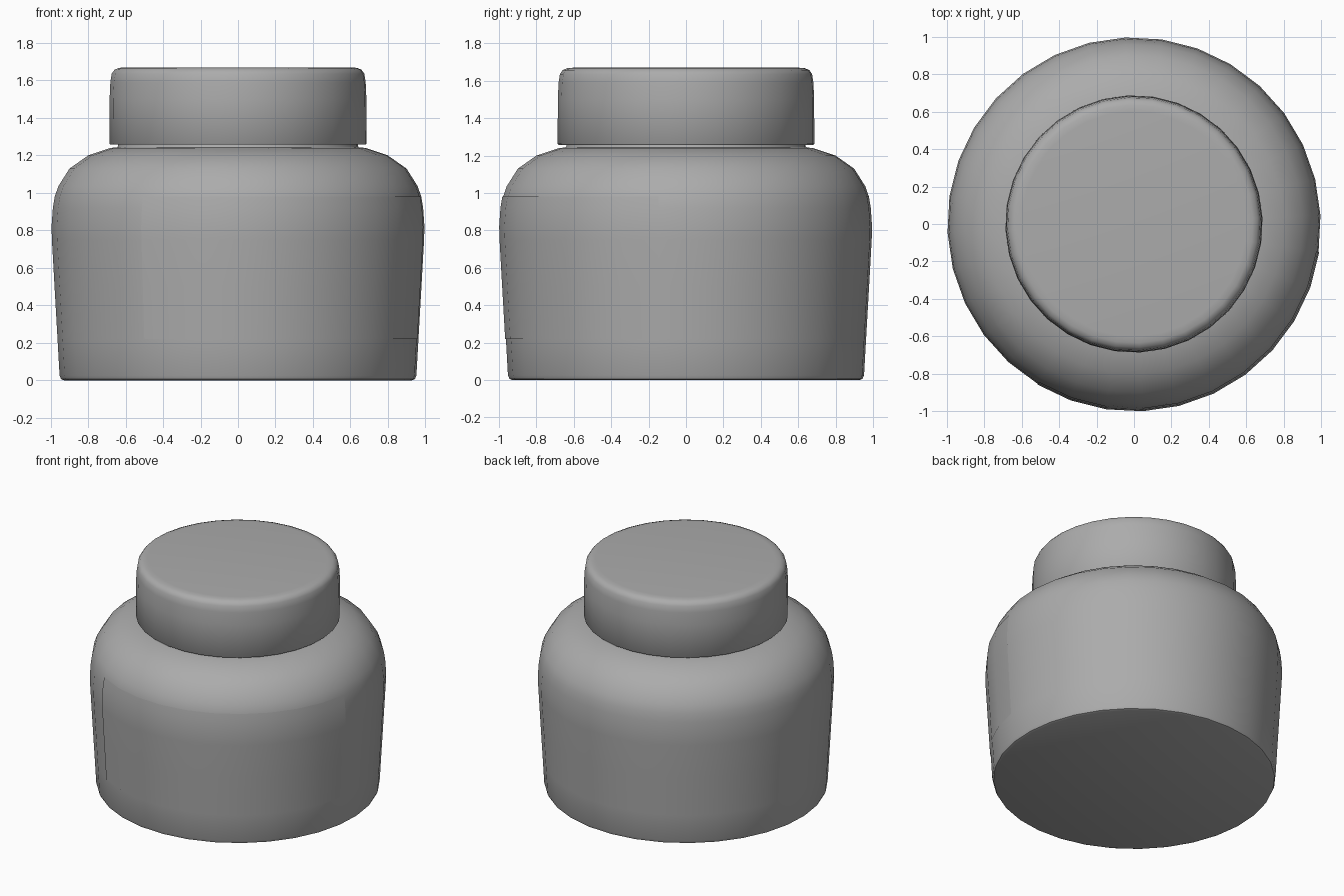
import bpy, bmesh, math

if "Cube" in bpy.data.objects:
    bpy.data.objects.remove(bpy.data.objects["Cube"])

SEGS = 32
OFFSET = math.radians(2.65)

# Mid grey shared by all parts
grey = bpy.data.materials.new("mid_grey")
grey.diffuse_color = (0.41, 0.41, 0.41, 1)
grey.use_nodes = True
grey.node_tree.nodes["Principled BSDF"].inputs["Base Color"].default_value = grey.diffuse_color


def lathe(name, profile, first=0, count=SEGS):
    """Spin an (r, z) profile around z; count < SEGS gives a partial band."""
    bm = bmesh.new()
    full = count == SEGS
    rings = []
    for r, z in profile:
        if r == 0:
            rings.append([bm.verts.new((0, 0, z))] * (count + 1))
            continue
        ring = []
        for i in range(count if full else count + 1):
            a = OFFSET + 2 * math.pi * (first + i) / SEGS
            ring.append(bm.verts.new((r * math.cos(a), r * math.sin(a), z)))
        rings.append(ring + ring[:1] if full else ring)
    for low, high in zip(rings, rings[1:]):
        for i in range(count):
            quad = [low[i], low[i + 1], high[i + 1], high[i]]
            bm.faces.new(list(dict.fromkeys(quad)))
    mesh = bpy.data.meshes.new(name)
    bm.to_mesh(mesh)
    bm.free()
    mesh.materials.append(grey)
    obj = bpy.data.objects.new(name, mesh)
    bpy.context.collection.objects.link(obj)
    bpy.ops.object.select_all(action='DESELECT')
    obj.select_set(True)
    bpy.context.view_layer.objects.active = obj
    bpy.ops.object.shade_smooth_by_angle(angle=math.radians(40))
    return obj


# Jar body with rounded shoulder and neck
wall = [(0.964, 0.22), (0.98, 0.5), (0.994, 0.75), (0.996, 0.82),
        (0.989, 0.92), (0.979, 0.98)]
lathe("jar_body", [(0, 0), (0.93, 0), (0.945, 0.006), (0.953, 0.025)] + wall +
      [(0.96, 1.035), (0.90, 1.13), (0.80, 1.20), (0.68, 1.24), (0.645, 1.243),
       (0.64, 1.25), (0.64, 1.32)])

# Lid with softened top edge
lathe("lid", [(0, 1.30), (0.655, 1.30), (0.655, 1.257), (0.682, 1.257), (0.687, 1.263),
              (0.686, 1.50), (0.682, 1.59), (0.675, 1.635), (0.66, 1.657),
              (0.635, 1.667), (0.60, 1.67), (0, 1.67)])

# Thin label wrapped around the front right of the wall
lathe("label", [(r + 0.004, z) for r, z in wall], first=-11, count=10)
